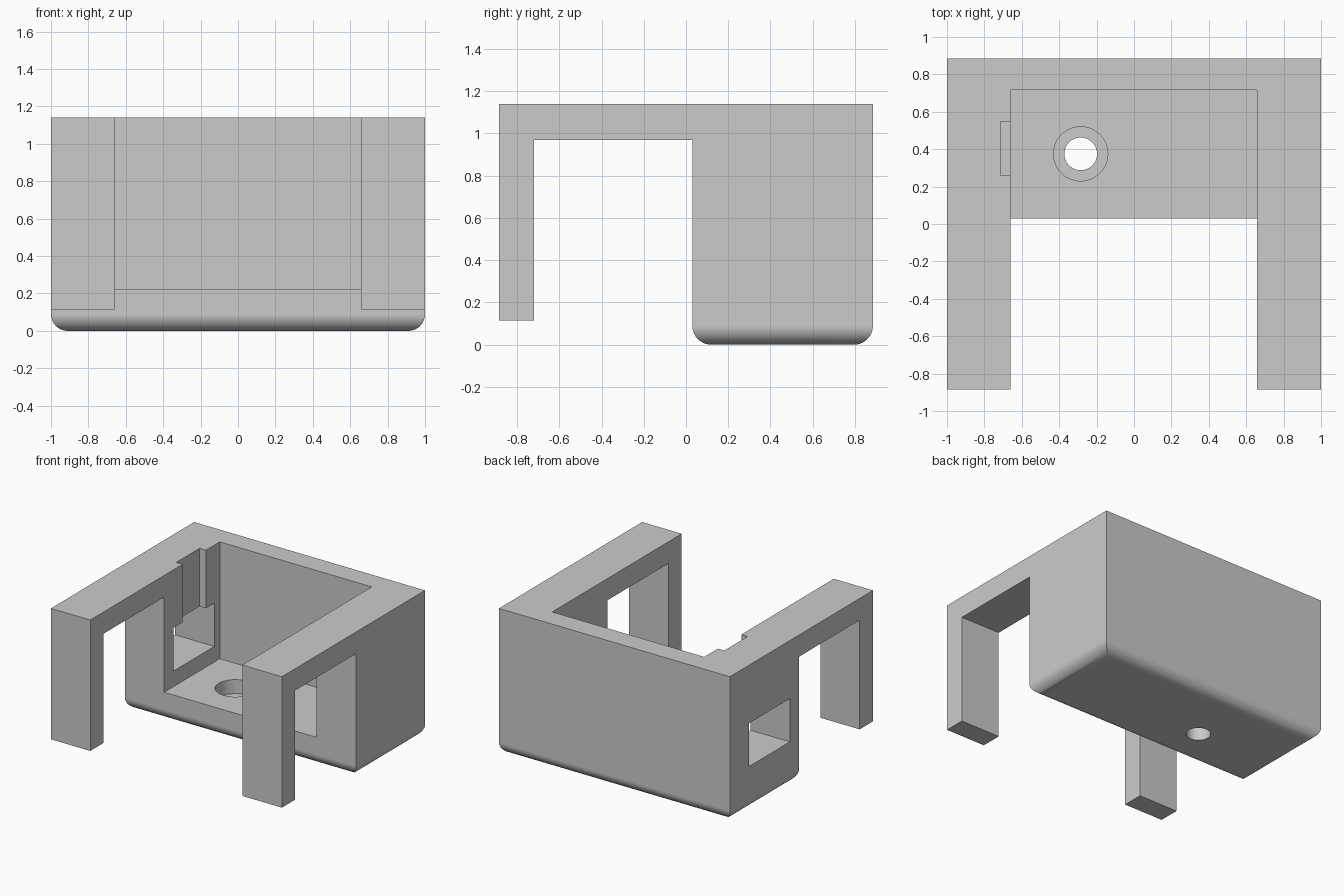
import bpy, bmesh
from mathutils import Matrix, Vector

cube = bpy.data.objects.get("Cube")
if cube:
    bpy.data.objects.remove(cube, do_unlink=True)

HALF_W, HALF_D, TOP, FLOOR = 1.0, 0.885, 1.14, 0.225

grey = bpy.data.materials.new("mid_grey")
grey.use_nodes = True
grey.diffuse_color = (0.6, 0.6, 0.6, 1)
grey.node_tree.nodes["Principled BSDF"].inputs["Base Color"].default_value = (0.6, 0.6, 0.6, 1)


def to_object(name, bm):
    bmesh.ops.recalc_face_normals(bm, faces=bm.faces)
    mesh = bpy.data.meshes.new(name)
    bm.to_mesh(mesh)
    bm.free()
    mesh.materials.append(grey)
    obj = bpy.data.objects.new(name, mesh)
    bpy.context.collection.objects.link(obj)
    return obj


def box(name, low, high):
    low, high = Vector(low), Vector(high)
    bm = bmesh.new()
    bmesh.ops.create_cube(bm, size=1, matrix=Matrix.Translation((low + high) / 2)
                          @ Matrix.Diagonal((*(high - low), 1)))
    return to_object(name, bm)


def drill(name, x, y, radius, low, high):
    bm = bmesh.new()
    bmesh.ops.create_cone(bm, cap_ends=True, segments=48, radius1=radius, radius2=radius,
                          depth=high - low,
                          matrix=Matrix.Translation((x, y, (low + high) / 2)))
    return to_object(name, bm)


# Side profile of tray, arms and front legs, extruded across the width
profile = [(-HALF_D, TOP), (HALF_D, TOP), (HALF_D, 0), (0.03, 0),
           (0.03, 0.97), (-0.72, 0.97), (-0.72, 0.115), (-HALF_D, 0.115)]
bm = bmesh.new()
side = bm.faces.new([bm.verts.new((-HALF_W, y, z)) for y, z in profile])
extruded = bmesh.ops.extrude_face_region(bm, geom=[side], use_keep_orig=True)["geom"]
bmesh.ops.translate(bm, vec=(2 * HALF_W, 0, 0),
                    verts=[v for v in extruded if isinstance(v, bmesh.types.BMVert)])
bmesh.ops.recalc_face_normals(bm, faces=bm.faces)

# Rounded rim around the underside
rim = [e for e in bm.edges if all(abs(v.co.z) < 1e-5 for v in e.verts)]
bmesh.ops.bevel(bm, geom=rim, offset=0.09, offset_type='OFFSET', segments=10,
                profile=0.5, affect='EDGES')
body = to_object("bracket_tray", bm)

# Openings: cavity, gap between legs, side window, wall groove, stepped screw hole
hole_x, hole_y = -0.285, 0.375
cutters = [
    box("cavity_cutter", (-0.66, -1.2, FLOOR), (0.657, 0.717, 2)),
    box("leg_gap_cutter", (-0.66, -1.2, -1), (0.657, -0.3, 2)),
    box("window_cutter", (-1.2, 0.143, 0.347), (-0.5, 0.65, 0.685)),
    box("groove_cutter", (-0.715, 0.258, 0.6), (-0.5, 0.547, 2)),
    drill("counterbore_cutter", hole_x, hole_y, 0.145, 0.115, 0.5),
    drill("screw_hole_cutter", hole_x, hole_y, 0.0875, -0.3, 0.6),
]
bpy.context.view_layer.objects.active = body
for cutter in cutters:
    cutter.hide_render = True
    mod = body.modifiers.new(cutter.name, 'BOOLEAN')
    mod.operation = 'DIFFERENCE'
    mod.solver = 'EXACT'
    mod.object = cutter
    bpy.ops.object.modifier_apply(modifier=mod.name)
    bpy.data.objects.remove(cutter, do_unlink=True)

# Smooth curved areas, keep the corners crisp
bpy.ops.object.select_all(action='DESELECT')
body.select_set(True)
bpy.ops.object.shade_smooth_by_angle()
normals = body.modifiers.new("flat_face_normals", 'WEIGHTED_NORMAL')
normals.keep_sharp = True
